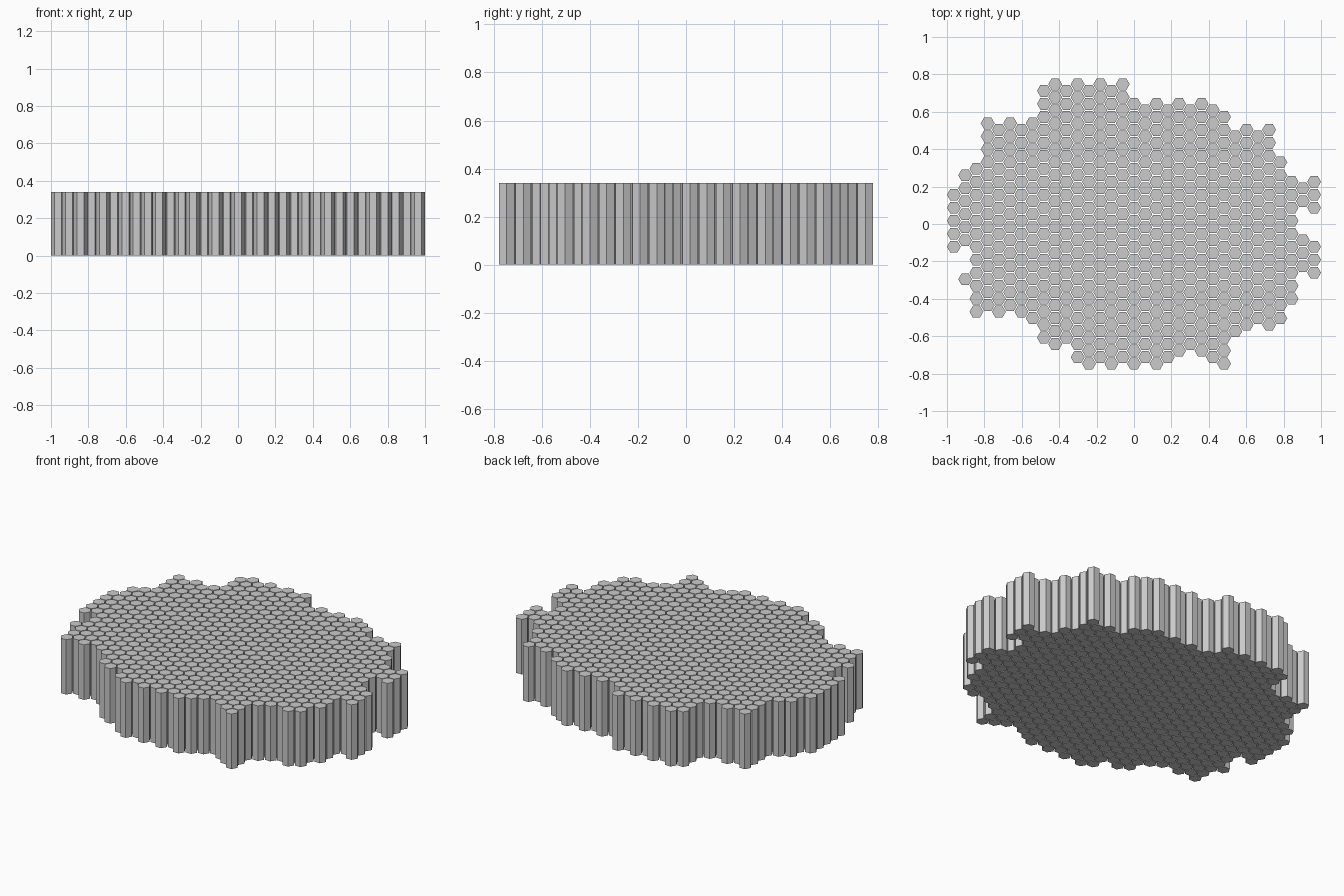
import bpy, bmesh
from math import cos, sin, pi, sqrt

if "Cube" in bpy.data.objects:
    bpy.data.objects.remove(bpy.data.objects["Cube"])

R = 0.037                     # hexagon corner radius (leaves a hairline gap)
STEP_X = (2 - 2 * R) / 32     # column spacing
STEP_Y = STEP_X * 2 / sqrt(3) # row spacing
HEIGHT = 0.34

# lowest and highest filled row in each of the 33 columns
SPANS = [(9, 13), (9, 14), (4, 15), (4, 18), (4, 18), (4, 18), (4, 18), (3, 18),
         (2, 21), (1, 21), (2, 21), (0, 21), (0, 21), (0, 21), (0, 21), (0, 21),
         (0, 20), (0, 19), (0, 20), (0, 19), (1, 20), (1, 19), (1, 20), (0, 19),
         (0, 19), (2, 17), (3, 18), (3, 17), (3, 18), (3, 15), (5, 14), (7, 13),
         (7, 14)]
cells = {(c, r) for c, (lo, hi) in enumerate(SPANS) for r in range(lo, hi + 1)}
cells -= {(31, 10), (31, 11), (32, 10), (32, 11)}   # notch on the right rim
cells.add((1, 6))                                   # lone column on the left rim


def hex_prism(bm, x, y):
    rings = [[bm.verts.new((x + R * cos(i * pi / 3), y + R * sin(i * pi / 3), z))
              for i in range(6)] for z in (0, HEIGHT)]
    low, high = rings
    bm.faces.new(low[::-1])
    bm.faces.new(high)
    for i in range(6):
        j = (i + 1) % 6
        bm.faces.new((low[i], low[j], high[j], high[i]))


# field of upright hexagonal columns, odd columns shifted half a row
bm = bmesh.new()
for c, r in sorted(cells):
    hex_prism(bm, (c - 16) * STEP_X, (r + 0.5 * (c % 2) - 10.75) * STEP_Y)
mesh = bpy.data.meshes.new("hexagonal_columns")
bm.to_mesh(mesh)
bm.free()
bpy.context.collection.objects.link(bpy.data.objects.new("hexagonal_columns", mesh))
